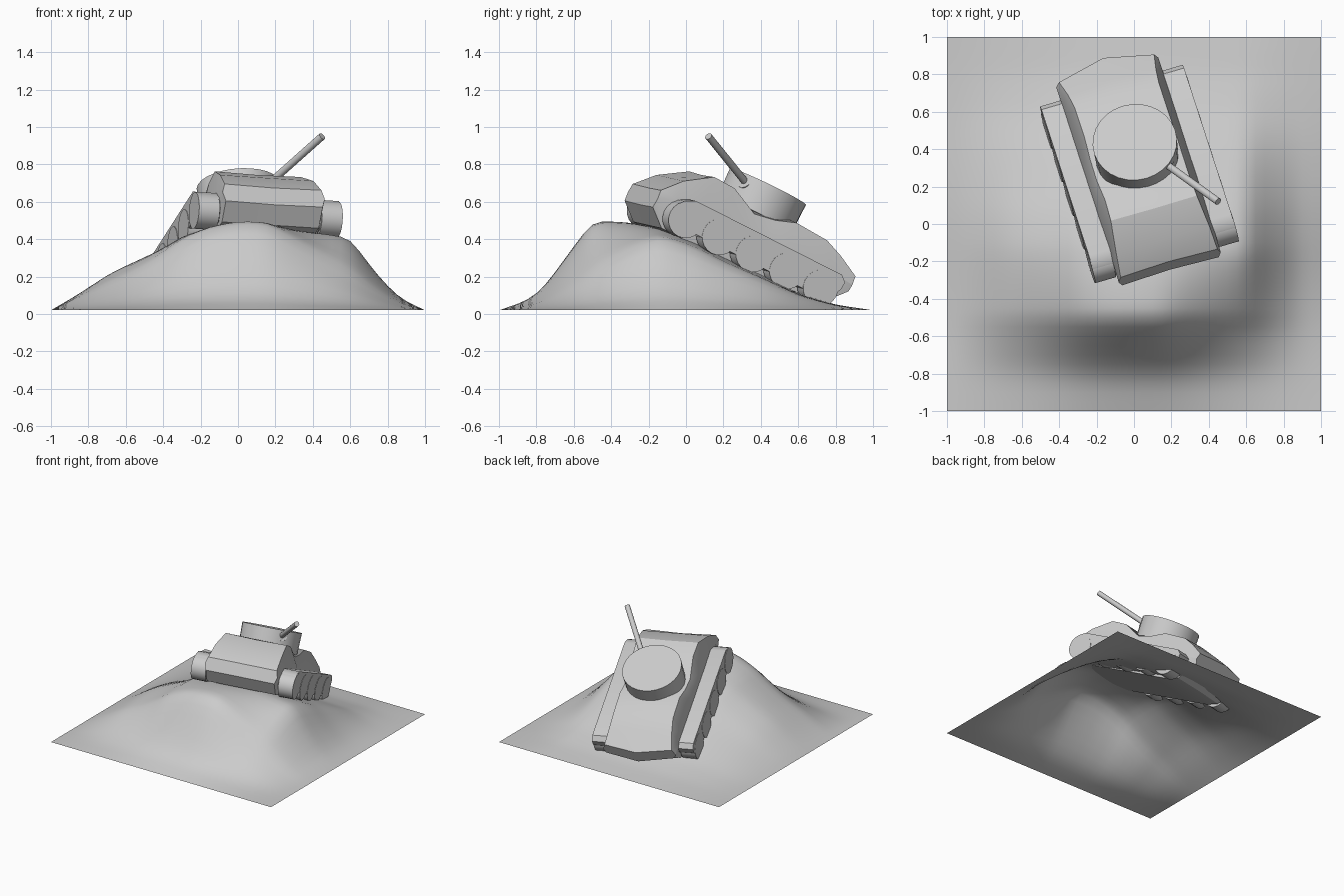
import bpy, bmesh
from math import radians, sin, cos, pi
from mathutils import Matrix, Vector

if "Cube" in bpy.data.objects:
    bpy.data.objects.remove(bpy.data.objects["Cube"])


def finish(name, bm, matrix=Matrix(), angle=30):
    bmesh.ops.recalc_face_normals(bm, faces=bm.faces)
    mesh = bpy.data.meshes.new(name)
    bm.to_mesh(mesh)
    bm.free()
    ob = bpy.data.objects.new(name, mesh)
    bpy.context.collection.objects.link(ob)
    ob.matrix_world = matrix
    bpy.ops.object.select_all(action='DESELECT')
    ob.select_set(True)
    bpy.context.view_layer.objects.active = ob
    bpy.ops.object.shade_smooth_by_angle(angle=radians(angle))
    return ob


def loft(bm, rings):
    """Join closed rings of points and cap both ends."""
    vs = [[bm.verts.new(p) for p in r] for r in rings]
    n = len(vs[0])
    for a, b in zip(vs, vs[1:]):
        for i in range(n):
            bm.faces.new((a[i], a[(i + 1) % n], b[(i + 1) % n], b[i]))
    bm.faces.new(vs[0])
    bm.faces.new(vs[-1])


def ramp(table, t):
    for (a, va), (b, vb) in zip(table, table[1:]):
        if t <= b:
            return va + (vb - va) * (t - a) / (b - a)
    return table[-1][1]


def clamp(t):
    return max(0, min(1, t))


# hill: height from a cross profile times a lengthwise profile, front corners rounded off
ACROSS = [(-1, 0), (-.85, .2), (-.68, .46), (-.4, .75), (-.3, .88), (0, 1),
          (.25, .99), (.6, .9), (.72, .5), (.86, .15), (1, 0)]
ALONG = [(-1, 0), (-.83, .12), (-.75, .28), (-.5, 1), (-.3, .98), (-.1, .9),
         (.05, .78), (.2, .6), (.4, .4), (.6, .19), (.8, .06), (1, 0)]


def height(x, y):
    sy = clamp((-.15 - y) / .4)
    cut = .55 * clamp((x - .15) / .45) + .3 * clamp((-x - .15) / .45)
    return .02 + .48 * ramp(ACROSS, x) * ramp(ALONG, y) * (1 - cut * sy)


bm = bmesh.new()
bmesh.ops.create_grid(bm, x_segments=40, y_segments=40, size=1)
for v in bm.verts:
    v.co.z = height(v.co.x, v.co.y)
inner = [v for v in bm.verts if not v.is_boundary]
for _ in range(3):
    bmesh.ops.smooth_vert(bm, verts=inner, factor=.5, use_axis_z=True)
finish("hill", bm, angle=60)

# tank frame: front is local -y, nose pitched up on the slope
POSE = (Matrix.Translation((.025, .27, .335)) @ Matrix.Rotation(radians(18), 4, 'Z')
        @ Matrix.Rotation(radians(-25.7), 4, 'X') @ Matrix.Rotation(radians(4), 4, 'Y'))

# hull stations: y, bottom z, belt z, edge z, middle z, half width at top, middle bulge
STATIONS = [(-.605, -.01, .04, .09, .09, .27, .01), (-.51, -.09, .08, .19, .19, .26, 0),
            (-.36, -.09, .10, .285, .28, .24, 0), (-.23, -.09, .11, .28, .28, .235, 0),
            (-.07, -.09, .11, .205, .27, .24, 0), (.05, -.09, .11, .225, .27, .24, 0),
            (.165, -.09, .11, .265, .275, .235, 0), (.36, -.09, .11, .255, .265, .235, 0),
            (.46, -.07, .11, .215, .225, .245, .01), (.58, .06, .10, .15, .16, .265, .06)]
bm = bmesh.new()
loft(bm, [[(-.27, y, b), (-.285, y, m), (-t, y, h), (0, y + c, k), (t, y, h),
           (.285, y, m), (.27, y, b), (0, y + c, b)]
          for y, b, m, h, k, t, c in STATIONS])
finish("hull", bm, POSE, 25)

# tracks and road wheels on both sides
TRACK = [(-.44, .115), (-.50, .085), (-.53, .04), (-.53, -.02), (-.49, -.075), (-.43, -.085),
         (-.36, -.045), (.38, -.045), (.46, -.03), (.50, .04), (.505, .085), (.47, .115)]
for side, s in (("left", -1), ("right", 1)):
    bm = bmesh.new()
    loft(bm, [[(s * x, y, z) for y, z in TRACK] for x in (.28, .398)])
    finish(side + "_track", bm, POSE, 40)
    bm = bmesh.new()
    for i in range(5):
        y = -.445 + .21 * i
        bmesh.ops.create_cone(bm, cap_ends=True, segments=20, radius1=.098, radius2=.098,
                              depth=.115, matrix=Matrix.Translation((s * .343, y, 0))
                              @ Matrix.Rotation(pi / 2, 4, 'Y'))
    finish(side + "_road_wheels", bm, POSE)

# turret drum
bm = bmesh.new()
loft(bm, [[(.005 + r * cos(i * pi / 14), r * sin(i * pi / 14), z) for i in range(28)]
          for r, z in ((.222, .22), (.226, .385))])
finish("turret", bm, POSE)


def rod(name, a, b, r):
    a, b = Vector(a), Vector(b)
    bm = bmesh.new()
    bmesh.ops.create_cone(bm, cap_ends=True, segments=14, radius1=r, radius2=r,
                          depth=(b - a).length)
    rot = (b - a).to_track_quat('Z', 'Y').to_matrix().to_4x4()
    finish(name, bm, Matrix.Translation((a + b) / 2) @ rot)


# gun, elevated and turned to the right
rod("gun_barrel", (.13, .35, .665), (.45, .12, .95), .02)
rod("gun_mantlet", (.11, .36, .65), (.18, .313, .71), .042)
